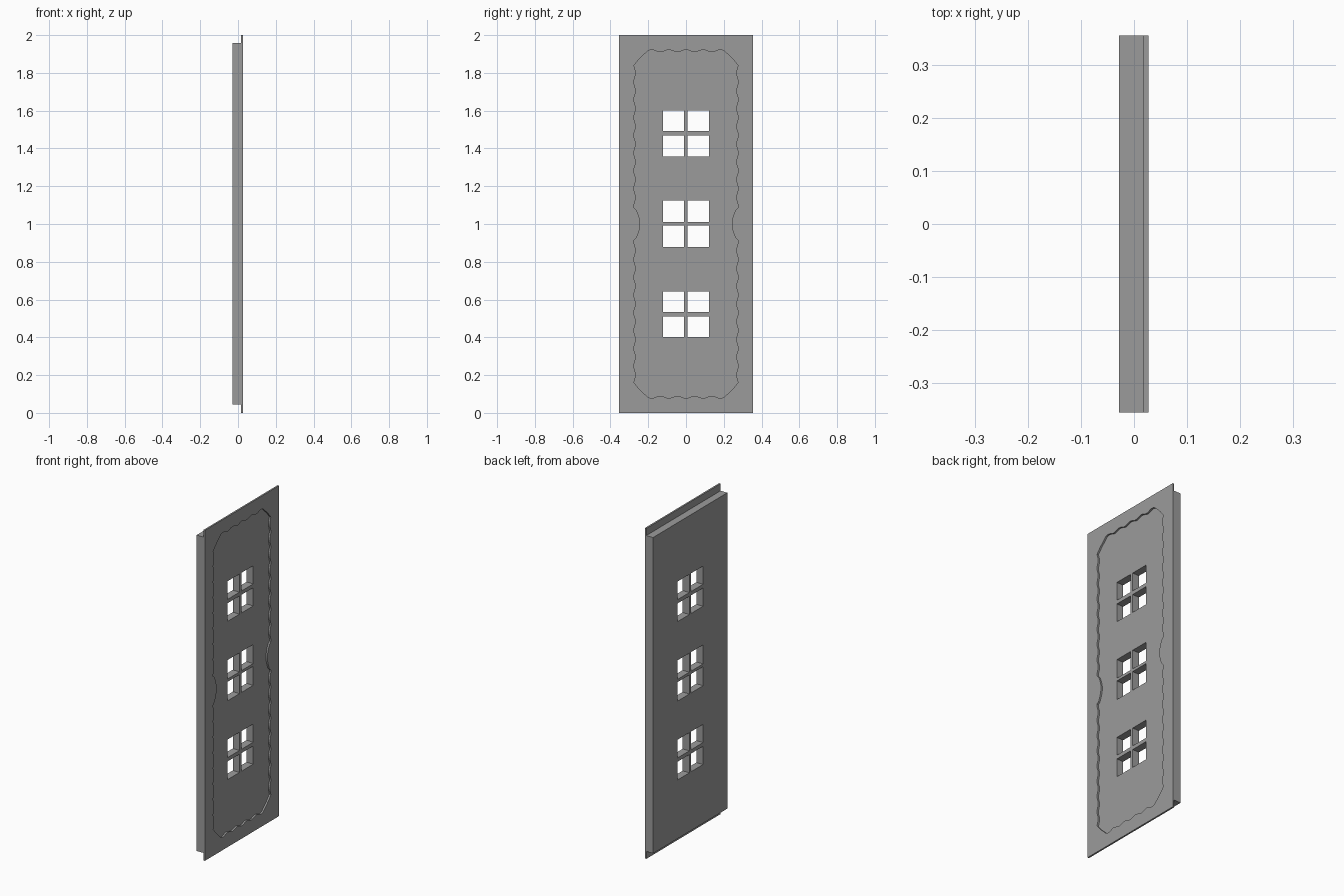
import bpy
import bmesh
from math import pi, cos
from mathutils import Matrix

if "Cube" in bpy.data.objects:
    bpy.data.objects.remove(bpy.data.objects["Cube"])

# drawing plane (u, v, depth) -> world (y, z, x)
TO_WORLD = Matrix(((0, 0, 1, 0), (1, 0, 0, 0), (0, 1, 0, 0), (0, 0, 0, 1)))

dark_grey = bpy.data.materials.new("dark_grey")
dark_grey.diffuse_color = (0.33, 0.33, 0.33, 1)
dark_grey.use_nodes = True
dark_grey.node_tree.nodes["Principled BSDF"].inputs["Base Color"].default_value = dark_grey.diffuse_color


def rect(u0, u1, v0, v1):
    return [(u0, v0), (u1, v0), (u1, v1), (u0, v1)]


def panel(name, loops, x0, x1):
    """Extrude a flat outline (first loop) with holes (other loops) along x."""
    cu = bpy.data.curves.new(name + "_profile", 'CURVE')
    cu.dimensions = '2D'
    cu.fill_mode = 'BOTH'
    cu.extrude = (x1 - x0) / 2
    for pts in loops:
        s = cu.splines.new('POLY')
        s.points.add(len(pts) - 1)
        for p, (u, v) in zip(s.points, pts):
            p.co = (u, v, 0, 1)
        s.use_cyclic_u = True
    tmp = bpy.data.objects.new(name + "_profile", cu)
    bpy.context.collection.objects.link(tmp)
    me = bpy.data.meshes.new_from_object(
        tmp.evaluated_get(bpy.context.evaluated_depsgraph_get()))
    bpy.data.objects.remove(tmp)
    me.transform(Matrix.Translation(((x0 + x1) / 2, 0, 0)) @ TO_WORLD)
    # weld caps to walls, flat faces
    bm = bmesh.new()
    bm.from_mesh(me)
    bmesh.ops.remove_doubles(bm, verts=bm.verts, dist=1e-5)
    bmesh.ops.recalc_face_normals(bm, faces=bm.faces)
    for f in bm.faces:
        f.smooth = False
    bm.to_mesh(me)
    bm.free()
    me.name = name
    me.materials.clear()
    me.materials.append(dark_grey)
    ob = bpy.data.objects.new(name, me)
    bpy.context.collection.objects.link(ob)
    return ob


# window panes: three groups of 2 x 2 through holes
panes = []
for centre, size, gap in ((1.480, 0.110, 0.023), (1.001, 0.115, 0.017), (0.522, 0.110, 0.023)):
    for u0, u1 in ((-0.123, -0.010), (0.008, 0.121)):
        for v0 in (centre - gap / 2 - size, centre + gap / 2):
            panes.append(rect(u0, u1, v0, v0 + size))

# scalloped recess outline: one quarter, mirrored to the other three
quarter = []
for i in range(69):                       # side, from mid height upwards
    h = 0.84 * i / 68
    u = 0.271 + 0.005 * cos(2 * pi * h / 0.094)
    if h < 0.085:                         # inward bulge at mid height
        u = 0.267 - 0.024 * cos(pi / 2 * h / 0.085)
    quarter.append((u, h))
quarter.append((0.248, 0.873))            # cut corner
for i in range(17):                       # top, towards the middle
    u = 0.202 * (1 - i / 16)
    quarter.append((u, 0.916 + 0.006 * cos(2 * pi * u / 0.091)))
half = quarter + [(-u, h) for u, h in quarter[-2::-1]]
recess = [(u, 1 + h) for u, h in half] + [(u, 1 - h) for u, h in half[-2:0:-1]]

# thick door slab and the thin face frame on its right side
panel("door_slab", [rect(-0.355, 0.355, 0.045, 1.957)] + panes, -0.028, 0.017)
panel("face_frame", [rect(-0.355, 0.355, 0, 2), recess], 0.017, 0.027)
